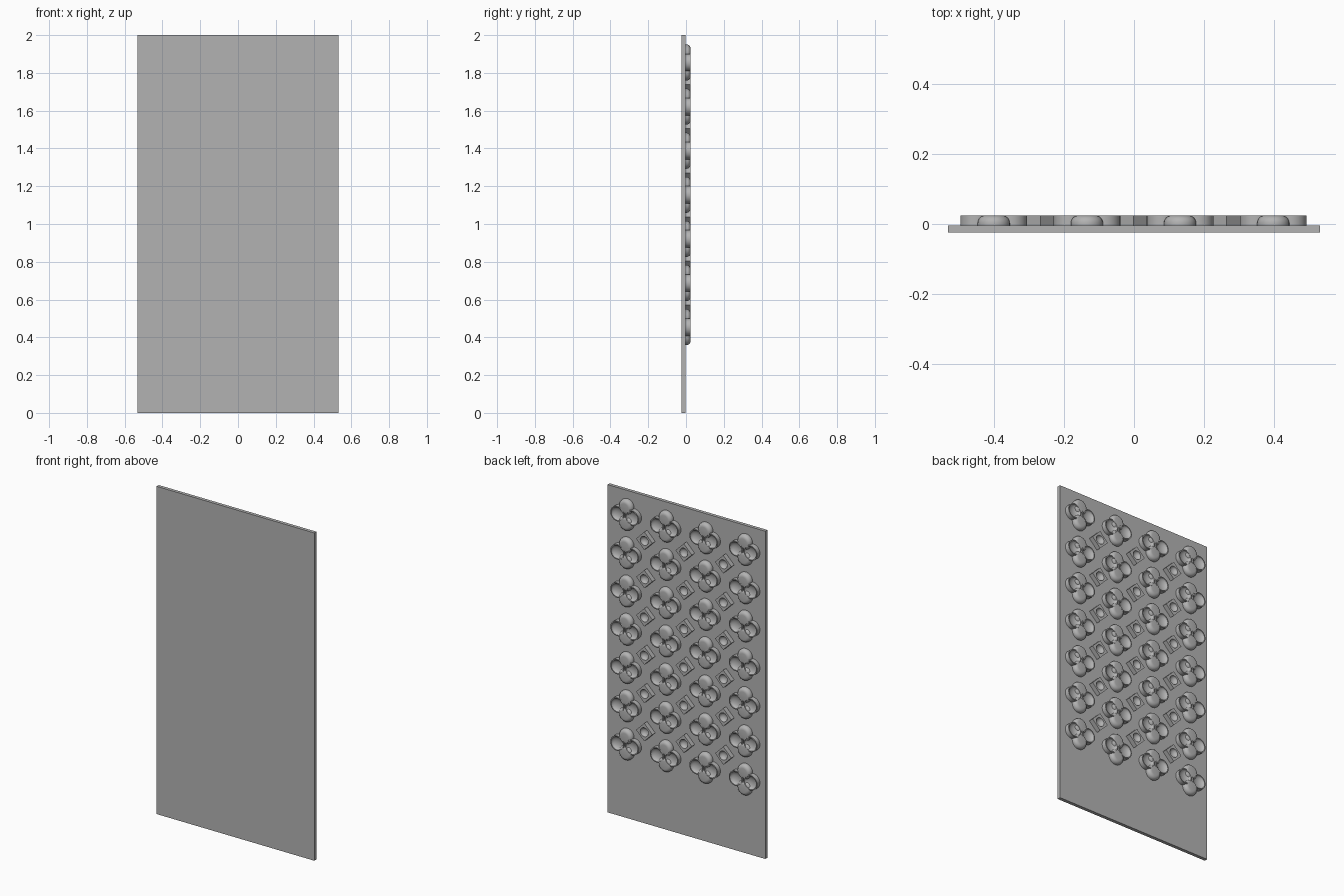
import bpy, bmesh, math

cube = bpy.data.objects.get("Cube")
if cube:
    bpy.data.objects.remove(cube, do_unlink=True)

# One grey for everything
GREY = (0.45, 0.45, 0.45, 1)
grey = bpy.data.materials.new("plain_grey")
grey.use_nodes = True
grey.diffuse_color = GREY
grey.node_tree.nodes["Principled BSDF"].inputs["Base Color"].default_value = GREY

WIDTH, HEIGHT = 1.065, 2.0
FRONT, BACK, TOP = -0.0243, -0.0037, 0.0243
RISE = TOP - BACK
PETAL = 0.046
REACH = 0.0495
PITCH_X, PITCH_Z = 0.2665, 0.2335
SEGMENTS = 32


def finish(bm, name):
    bmesh.ops.recalc_face_normals(bm, faces=bm.faces)
    mesh = bpy.data.meshes.new(name)
    bm.to_mesh(mesh)
    bm.free()
    mesh.materials.append(grey)
    return mesh


def place(mesh, name, x=0, z=0):
    ob = bpy.data.objects.new(name, mesh)
    ob.location = (x, BACK, z)
    bpy.context.collection.objects.link(ob)
    return ob


def turned(name, profile, diamond=0):
    """Turn (radius, rise) points about y; points at radius None follow the diamond."""
    bm = bmesh.new()
    rings = []
    for r, y in profile:
        ring = []
        for i in range(SEGMENTS):
            a = math.tau * i / SEGMENTS
            c, s = math.cos(a), math.sin(a)
            rad = diamond / (abs(c) + abs(s)) if r is None else r
            ring.append(bm.verts.new((rad * c, y, rad * s)))
        rings.append(ring)
    for low, high in zip(rings, rings[1:]):
        for i in range(SEGMENTS):
            j = (i + 1) % SEGMENTS
            bm.faces.new((low[i], low[j], high[j], high[i]))
    bm.faces.new(rings[0])
    bm.faces.new(rings[-1])
    return finish(bm, name)


def hollow(radius, depth, steps=6):
    """Concave bowl profile from rim to centre."""
    return [(radius * math.cos(t), RISE - depth * math.sin(t))
            for t in (math.pi / 2 * k / steps * 0.96 for k in range(steps + 1))]


# Backing panel
bm = bmesh.new()
bmesh.ops.create_cube(bm, size=1)
for v in bm.verts:
    v.co.x *= WIDTH
    v.co.y = FRONT - BACK if v.co.y < 0 else 0
    v.co.z *= HEIGHT
place(finish(bm, "panel"), "panel", 0, HEIGHT / 2)

# Rounded petal, dished petal and dished diamond
fillet = 0.022
dome = [(PETAL, 0)] + [
    (PETAL - fillet + fillet * math.cos(t), RISE - fillet + fillet * math.sin(t))
    for t in (math.pi / 2 * k / 6 for k in range(7))]
round_petal = turned("round_petal", dome)
dish_petal = turned("dish_petal", [(PETAL, 0), (PETAL, RISE)] + hollow(0.04, 0.02))
diamond = turned("diamond", [(None, 0), (None, RISE)] + hollow(0.027, 0.02), 0.055)

# Grid of four-petal flowers with diamonds in the gaps
parts = []
for col in range(4):
    for row in range(7):
        x = (col - 1.5) * PITCH_X - 0.0015
        z = 1.855 - row * PITCH_Z
        for side in (-1, 1):
            parts.append(place(round_petal, "round_petal", x, z + side * REACH))
            parts.append(place(dish_petal, "dish_petal", x + side * REACH, z))
        if col < 3 and row < 6:
            parts.append(place(diamond, "diamond", x + PITCH_X / 2, z - PITCH_Z / 2))

# Smooth the curved surfaces, keeping rims sharp
for mesh in (round_petal, dish_petal, diamond):
    ob = next(p for p in parts if p.data == mesh)
    bpy.ops.object.select_all(action="DESELECT")
    ob.select_set(True)
    bpy.context.view_layer.objects.active = ob
    bpy.ops.object.shade_smooth_by_angle(angle=math.radians(40))
